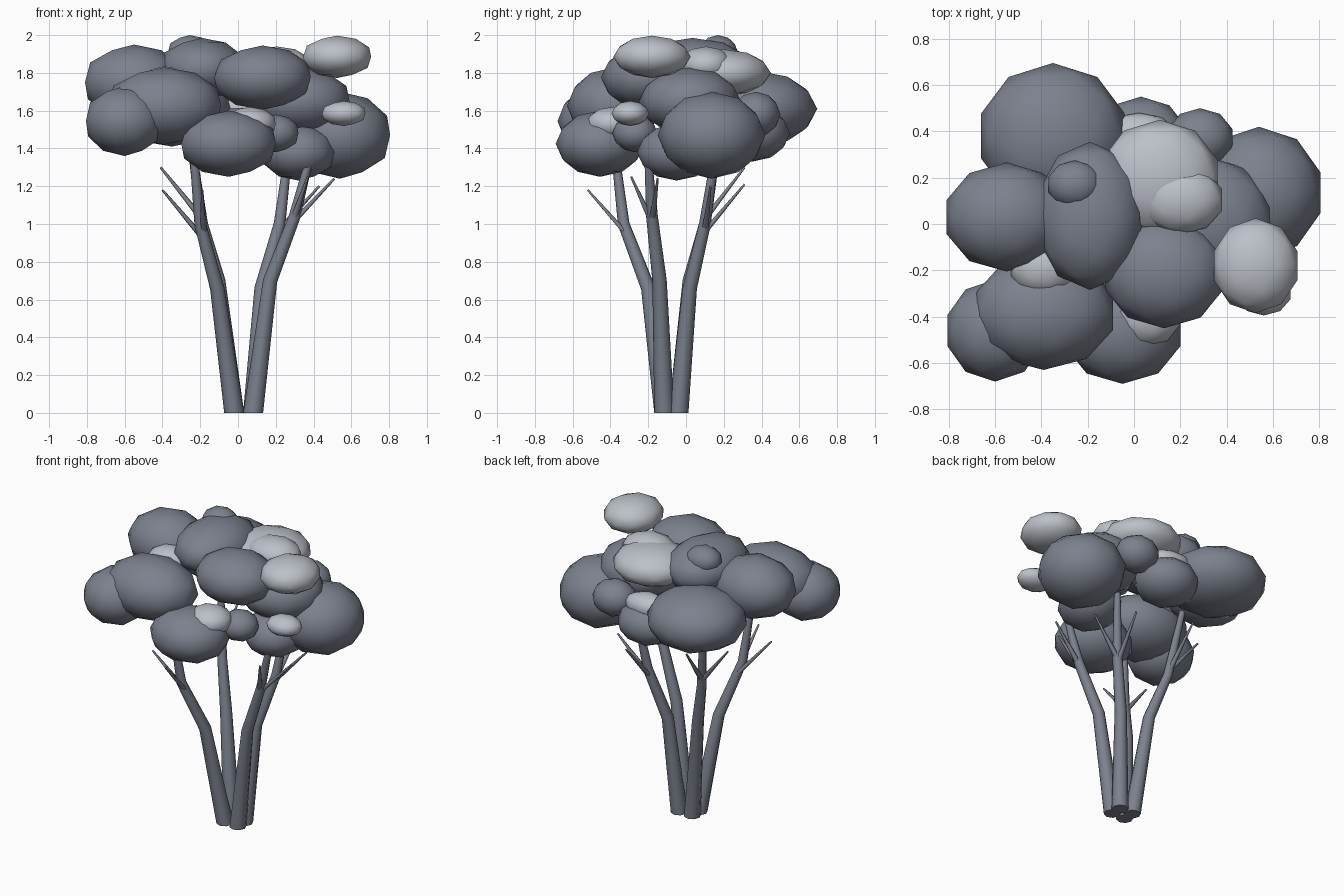
import bpy, bmesh
from math import cos, sin, tau
from mathutils import Vector


def material(name, rgb):
    m = bpy.data.materials.new(name)
    m.diffuse_color = (*rgb, 1)
    return m


DARK = material("dark_grey", (0.20, 0.22, 0.27))
LIGHT = material("light_grey", (0.50, 0.53, 0.58))


def finish(bm, name, mat):
    bmesh.ops.recalc_face_normals(bm, faces=bm.faces)
    me = bpy.data.meshes.new(name)
    bm.to_mesh(me)
    bm.free()
    me.materials.append(mat)
    ob = bpy.data.objects.new(name, me)
    bpy.context.collection.objects.link(ob)
    return ob


# low-poly leaf clump whose bounding box is exactly centre +- size
def clump(name, centre, size, mat):
    bm = bmesh.new()
    bmesh.ops.create_icosphere(bm, subdivisions=2, radius=1)
    ext = [max(abs(v.co[i]) for v in bm.verts) for i in range(3)]
    for v in bm.verts:
        v.co = Vector([centre[i] + v.co[i] / ext[i] * size[i] for i in range(3)])
    for f in bm.faces:
        f.smooth = True
    finish(bm, name, mat)


# tapered tube along a path
def tube(name, points, radii, sides):
    bm = bmesh.new()
    pts = [Vector(p) for p in points]
    rings = []
    for i, (p, r) in enumerate(zip(pts, radii)):
        d = (pts[min(i + 1, len(pts) - 1)] - pts[max(i - 1, 0)]).normalized()
        if i == 0:
            d = Vector((0, 0, 1))
        u = Vector((0, 1, 0)).cross(d).normalized()
        w = d.cross(u)
        rings.append([bm.verts.new(p + r * (cos(tau * k / sides) * u + sin(tau * k / sides) * w))
                      for k in range(sides)])
    for a, b in zip(rings, rings[1:]):
        for k in range(sides):
            n = (k + 1) % sides
            bm.faces.new((a[k], a[n], b[n], b[k])).smooth = True
    bm.faces.new(rings[0])
    bm.faces.new(rings[-1])
    finish(bm, name, DARK)


# four leaning stems, each with a pair of twigs: (path, fork point, twig tips)
stems = [
    ([(-0.02, -0.115, 0), (-0.11, -0.20, 0.66), (-0.20, -0.33, 1.0), (-0.24, -0.38, 1.42)],
     (-0.18, -0.29, 0.92), [(-0.40, -0.36, 1.18), (-0.19, -0.52, 1.18)]),
    ([(-0.02, -0.04, 0), (-0.105, 0.02, 0.70), (-0.19, 0.10, 1.0), (-0.25, 0.17, 1.45)],
     (-0.20, 0.11, 1.04), [(-0.41, 0.13, 1.30), (-0.22, 0.31, 1.30)]),
    ([(0.08, -0.115, 0), (0.17, -0.14, 0.70), (0.30, -0.18, 1.04), (0.38, -0.20, 1.35)],
     (0.29, -0.18, 1.01), [(0.51, -0.15, 1.24), (0.37, -0.29, 1.25)]),
    ([(0.08, -0.04, 0), (0.125, 0.02, 0.66), (0.22, 0.10, 1.0), (0.27, 0.16, 1.40)],
     (0.21, 0.10, 0.96), [(0.43, 0.13, 1.20), (0.24, 0.31, 1.21)]),
]
for i, (path, fork, tips) in enumerate(stems, 1):
    tube(f"stem_{i}", path, (0.053, 0.038, 0.031, 0.02), 8)
    for j, tip in enumerate(tips, 1):
        tube(f"twig_{i}_{j}", (fork, tip), (0.021, 0.006), 6)

# dark leaf clumps: centre, half size
dark_clumps = [
    ((-0.35, 0.38, 1.61), (0.31, 0.315, 0.20)),
    ((-0.55, 0.03, 1.75), (0.26, 0.235, 0.20)),
    ((-0.19, 0.035, 1.82), (0.225, 0.32, 0.165)),
    ((-0.255, 0.17, 1.91), (0.115, 0.105, 0.09)),
    ((0.13, -0.21, 1.775), (0.255, 0.24, 0.17)),
    ((-0.39, -0.38, 1.625), (0.30, 0.25, 0.205)),
    ((-0.60, -0.46, 1.545), (0.205, 0.22, 0.185)),
    ((-0.05, -0.455, 1.425), (0.25, 0.235, 0.175)),
    ((0.54, 0.135, 1.47), (0.265, 0.285, 0.23)),
    ((0.32, -0.05, 1.38), (0.19, 0.21, 0.15)),
    ((0.20, -0.27, 1.48), (0.12, 0.12, 0.10)),
    ((0.32, 0.02, 1.65), (0.27, 0.27, 0.18)),
    ((0.285, 0.37, 1.58), (0.14, 0.13, 0.12)),
    ((0.03, 0.35, 1.48), (0.20, 0.20, 0.15)),
]
# light leaf clumps
light_clumps = [
    ((0.525, -0.18, 1.885), (0.18, 0.205, 0.112)),
    ((0.56, -0.295, 1.585), (0.115, 0.10, 0.066)),
    ((0.11, 0.20, 1.80), (0.25, 0.25, 0.125)),
    ((0.205, 0.105, 1.84), (0.175, 0.15, 0.10)),
    ((-0.39, -0.19, 1.74), (0.14, 0.125, 0.095)),
    ((0.06, -0.39, 1.53), (0.14, 0.14, 0.09)),
    ((0.02, 0.38, 1.60), (0.16, 0.10, 0.08)),
]
for group, name, mat in ((dark_clumps, "dark_leaf_clump", DARK), (light_clumps, "light_leaf_clump", LIGHT)):
    for i, (c, s) in enumerate(group, 1):
        clump(f"{name}_{i}", c, s, mat)
